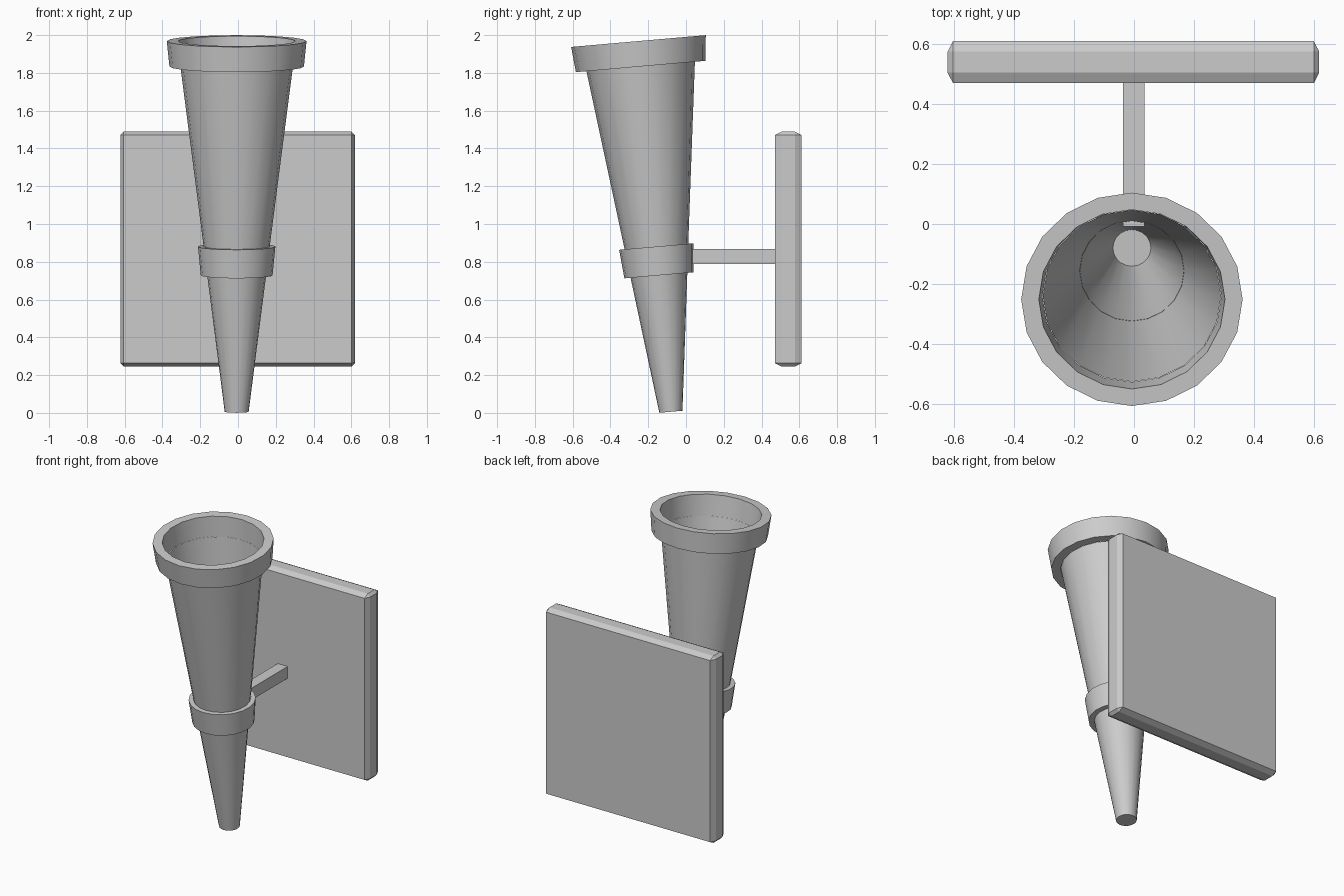
import bpy, bmesh, math
from itertools import product

if "Cube" in bpy.data.objects:
    bpy.data.objects.remove(bpy.data.objects["Cube"])

SIDES = 20
TILT = math.radians(5)


def make_object(name, bm):
    bmesh.ops.recalc_face_normals(bm, faces=bm.faces)
    mesh = bpy.data.meshes.new(name)
    bm.to_mesh(mesh)
    bm.free()
    ob = bpy.data.objects.new(name, mesh)
    bpy.context.collection.objects.link(ob)
    return ob


def lathe(name, profile, closed=False, cap=False):
    """Spin (radius, height) points round the leaning torch axis."""
    bm = bmesh.new()
    rings = []
    for r, h in profile:
        angles = [2 * math.pi * i / SIDES for i in range(SIDES)]
        rings.append([bm.verts.new((r * math.cos(a), 0.967 * r * math.sin(a), h))
                      for a in angles])
    pairs = list(zip(rings, rings[1:]))
    if closed:
        pairs.append((rings[-1], rings[0]))
    for a, b in pairs:
        for i in range(SIDES):
            j = (i + 1) % SIDES
            bm.faces.new((a[i], a[j], b[j], b[i]))
    if cap:
        bm.faces.new(rings[0][::-1])
    ob = make_object(name, bm)
    ob.location = (-0.007, -0.08, 0.006)
    ob.rotation_euler.x = TILT
    bpy.ops.object.select_all(action='DESELECT')
    ob.select_set(True)
    bpy.context.view_layer.objects.active = ob
    bpy.ops.object.shade_smooth_by_angle(angle=math.radians(30))
    return ob


def block(name, center, half, inset):
    """Box with every edge chamfered, inset given per axis."""
    bm = bmesh.new()
    for axis in range(3):
        for signs in product((-1, 1), repeat=3):
            bm.verts.new([center[k] + signs[k] * (half[k] - (0 if k == axis else inset[k]))
                          for k in range(3)])
    bmesh.ops.convex_hull(bm, input=bm.verts)
    bmesh.ops.dissolve_limit(bm, angle_limit=0.01, verts=bm.verts, edges=bm.edges)
    return make_object(name, bm)


# Torch body: open-topped thin cones meeting inside the collar
lathe("lower_cone", [(0.0635, 0), (0.156, 0.725)], cap=True)
lathe("upper_cone", [(0.17, 0.84), (0.298, 1.835)])

# Bands: middle collar and top rim
lathe("collar", [(0.19, 0.725), (0.205, 0.878), (0.174, 0.878), (0.156, 0.725)], closed=True)
lathe("rim", [(0.356, 1.835), (0.37, 1.97), (0.311, 1.97), (0.299, 1.835)], closed=True)

# Wall plate with chamfered edges
block("wall_plate", (-0.002, 0.541, 0.867), (0.621, 0.07, 0.622), (0.018, 0.035, 0.018))

# Square arm from collar to plate
bm = bmesh.new()
bmesh.ops.create_cube(bm, size=1)
arm = make_object("arm", bm)
arm.scale = (0.073, 0.49, 0.079)
arm.location = (-0.001, 0.237, 0.827)
